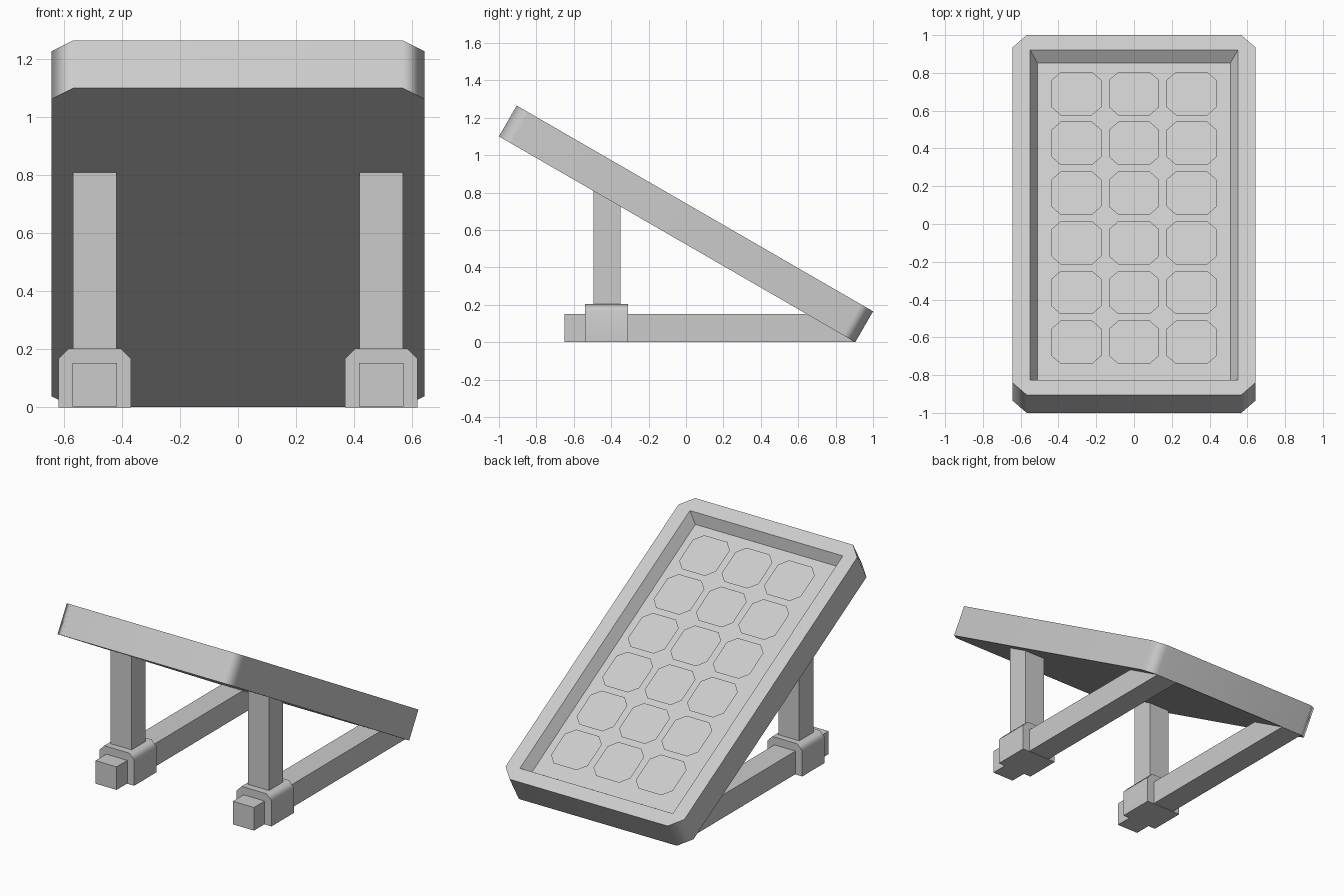
import bpy, bmesh, math
from mathutils import Matrix, Vector

if "Cube" in bpy.data.objects:
    bpy.data.objects.remove(bpy.data.objects["Cube"])

TILT = math.radians(30)
W, L, T = 1.286, 2.2, 0.19          # panel width, length, thickness
# panel space: origin at centre of the upper face, tilted so +y end is low
PANEL = Matrix.Translation((0, 0.0475, 0.715)) @ Matrix.Rotation(-TILT, 4, 'X')


def octagon(cx, cy, w, h, c):
    """Rectangle with clipped corners, counter-clockwise."""
    x, y = w / 2, h / 2
    pts = [(x, c - y), (x, y - c), (x - c, y), (c - x, y),
           (-x, y - c), (-x, c - y), (c - x, -y), (x - c, -y)]
    return [(cx + a, cy + b) for a, b in pts]


def finish(name, bm, matrix=None, smooth=False):
    bmesh.ops.recalc_face_normals(bm, faces=bm.faces)
    me = bpy.data.meshes.new(name)
    bm.to_mesh(me)
    bm.free()
    ob = bpy.data.objects.new(name, me)
    bpy.context.collection.objects.link(ob)
    if matrix:
        me.transform(matrix)
    if smooth:
        bpy.ops.object.select_all(action='DESELECT')
        bpy.context.view_layer.objects.active = ob
        ob.select_set(True)
        bpy.ops.object.shade_smooth_by_angle(angle=math.radians(50))
        mod = ob.modifiers.new("even_shading", 'WEIGHTED_NORMAL')
        mod.keep_sharp = True
    return ob


def box(name, lo, hi):
    bm = bmesh.new()
    bmesh.ops.create_cube(bm, size=1)
    for v in bm.verts:
        v.co = [(a + b) / 2 + c * (b - a) for a, b, c in zip(lo, hi, v.co)]
    return finish(name, bm)


# panel frame: clipped slab with a tapered tray sunk into the upper face
bm = bmesh.new()
outline = octagon(0, 0, W, L, 0.075)
top = [bm.verts.new((x, y, 0)) for x, y in outline]
bot = [bm.verts.new((x, y, -T)) for x, y in outline]


def rect(x, y, z):
    return [bm.verts.new((a * x, b * y, z)) for a, b in ((1, -1), (1, 1), (-1, 1), (-1, -1))]


rim = rect(0.55, 1.008, 0)
floor = rect(0.51, 0.968, -0.068)
bm.faces.new(bot[::-1])
bm.faces.new(floor)
for i in range(8):
    j = (i + 1) % 8
    bm.faces.new((bot[i], bot[j], top[j], top[i]))
for i in range(4):
    j = (i + 1) % 4
    a, b, c = top[2 * i], top[2 * i + 1], top[(2 * i + 2) % 8]
    bm.faces.new((a, b, rim[j], rim[i]))     # straight border
    bm.faces.new((b, c, rim[j]))             # clipped corner
    bm.faces.new((rim[i], rim[j], floor[j], floor[i]))
finish("panel_frame", bm, PANEL, smooth=True)

# solar cells: thin clipped squares just above the tray floor
bm = bmesh.new()
for col in range(3):
    for row in range(6):
        pts = octagon((col - 1) * 0.305, (row - 2.5) * 0.304, 0.265, 0.265, 0.05)
        bm.faces.new([bm.verts.new((x, y, -0.031)) for x, y in pts])
cells = finish("solar_cells", bm, PANEL)
if cells.data.polygons[0].normal.z < 0:
    cells.data.flip_normals()

# support legs, one set on each side
for side, s in (("left", -1), ("right", 1)):
    cx = s * 0.494
    box(side + "_ground_rail", (cx - 0.076, -0.65, 0.002), (cx + 0.076, 0.90, 0.152))
    box(side + "_post", (cx - 0.075, -0.495, 0.16), (cx + 0.075, -0.35, 0.81))
    # bracket: clipped-top profile extruded along y
    bm = bmesh.new()
    prof = [(-0.125, 0), (0.125, 0), (0.125, 0.167), (0.09, 0.203), (-0.09, 0.203), (-0.125, 0.167)]
    face = bm.faces.new([bm.verts.new((cx + x, -0.54, z)) for x, z in prof])
    ext = bmesh.ops.extrude_face_region(bm, geom=[face], use_keep_orig=True)
    bmesh.ops.translate(bm, vec=Vector((0, 0.23, 0)),
                        verts=[v for v in ext["geom"] if isinstance(v, bmesh.types.BMVert)])
    finish(side + "_bracket", bm, smooth=True)
